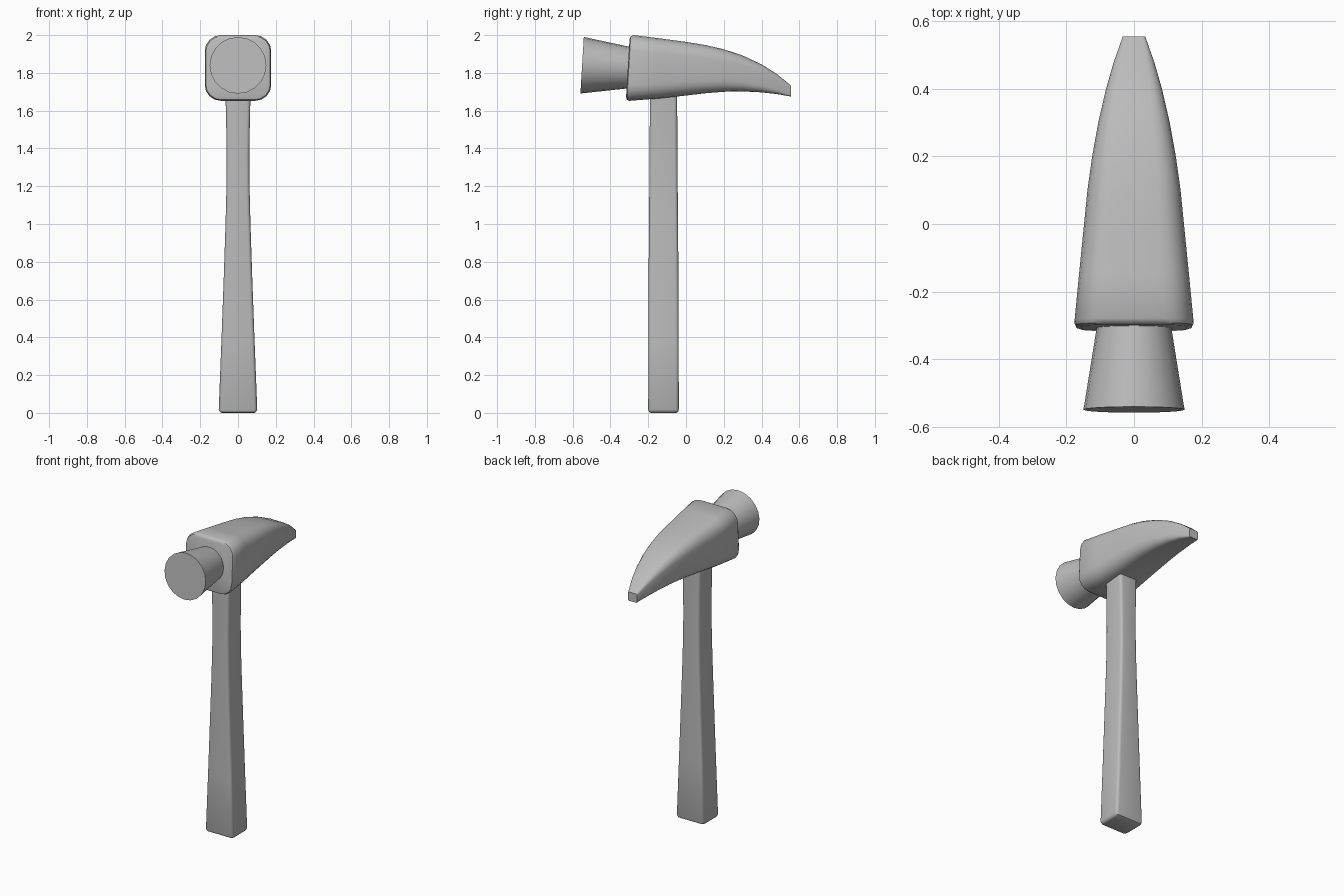
import bpy, bmesh, math
from mathutils import Vector

cube = bpy.data.objects.get("Cube")
if cube:
    bpy.data.objects.remove(cube)

grey = bpy.data.materials.new("plain grey")
grey.use_nodes = True
grey.diffuse_color = (0.5, 0.5, 0.5, 1)
grey.node_tree.nodes["Principled BSDF"].inputs["Base Color"].default_value = (0.5, 0.5, 0.5, 1)


def rounded_rect(w, h, r, steps=4):
    """Outline of a rectangle with half sizes w, h and corner radius r."""
    pts = []
    for i, (sx, sy) in enumerate([(1, 1), (-1, 1), (-1, -1), (1, -1)]):
        for k in range(steps + 1):
            a = math.pi / 2 * (i + k / steps)
            pts.append((sx * (w - r) + r * math.cos(a), sy * (h - r) + r * math.sin(a)))
    return pts


def loft(name, rings, angle=40):
    """Skin a list of rings, cap both ends and smooth."""
    bm = bmesh.new()
    loops = [[bm.verts.new(p) for p in ring] for ring in rings]
    n = len(loops[0])
    for a, b in zip(loops, loops[1:]):
        for i in range(n):
            j = (i + 1) % n
            bm.faces.new((a[i], a[j], b[j], b[i]))
    bm.faces.new(loops[0])
    bm.faces.new(loops[-1])
    bmesh.ops.recalc_face_normals(bm, faces=bm.faces)
    mesh = bpy.data.meshes.new(name)
    bm.to_mesh(mesh)
    bm.free()
    mesh.materials.append(grey)
    obj = bpy.data.objects.new(name, mesh)
    bpy.context.collection.objects.link(obj)
    bpy.ops.object.select_all(action='DESELECT')
    obj.select_set(True)
    bpy.context.view_layer.objects.active = obj
    bpy.ops.object.shade_smooth_by_angle(angle=math.radians(angle))
    return obj


TILT = 0.06  # lean of the striking end


# Claw head: y, half width, bottom, top, corner radius
head = []
for y, w, lo, hi, r in [
    (-0.308, 0.155, 1.672, 1.98, 0.075),
    (-0.303, 0.17, 1.658, 1.993, 0.08),
    (-0.29, 0.176, 1.652, 2.0, 0.085),
    (-0.15, 0.163, 1.664, 1.984, 0.08),
    (0.0, 0.148, 1.68, 1.964, 0.075),
    (0.1, 0.138, 1.692, 1.948, 0.068),
    (0.2, 0.124, 1.7, 1.925, 0.06),
    (0.3, 0.106, 1.702, 1.892, 0.05),
    (0.4, 0.083, 1.697, 1.845, 0.037),
    (0.48, 0.06, 1.688, 1.795, 0.024),
    (0.556, 0.033, 1.675, 1.733, 0.008),
]:
    mid = (lo + hi) / 2
    lean = TILT if y < -0.2 else 0
    head.append([(u, y + lean * v, mid + v)
                 for u, v in rounded_rect(w, (hi - lo) / 2, r)])
loft("claw_head", head)

# Flared striking face: y, radius, centre height
poll = []
for y, r, z in [(-0.25, 0.1, 1.825), (-0.31, 0.111, 1.828),
                (-0.54, 0.148, 1.84), (-0.55, 0.15, 1.84)]:
    ring = []
    for i in range(20):
        a = math.tau * i / 20
        v = r * math.sin(a)
        ring.append((r * math.cos(a), y + TILT * v, z + v))
    poll.append(ring)
loft("striking_face", poll)

# Handle: height, half width, half depth
handle = []
for z, w, d in [(0, 0.086, 0.068), (0.005, 0.096, 0.077), (0.018, 0.102, 0.081),
                (0.4, 0.087, 0.08), (0.7, 0.076, 0.079), (1.0, 0.066, 0.077),
                (1.2, 0.061, 0.075), (1.35, 0.06, 0.074), (1.5, 0.062, 0.073),
                (1.72, 0.067, 0.072)]:
    handle.append([(u, -0.119 + v, z) for u, v in rounded_rect(w, d, 0.018)])
loft("handle", handle)
